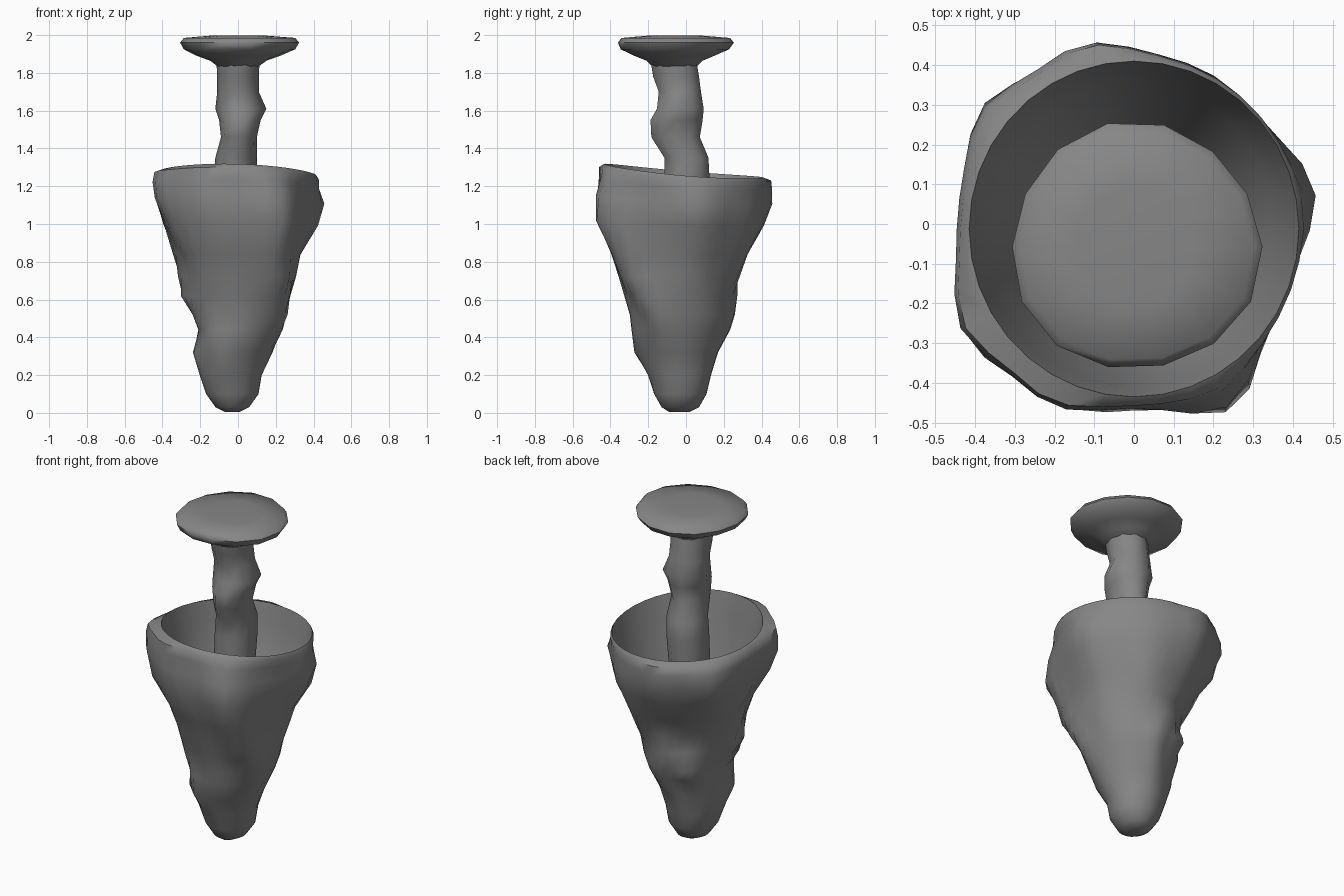
import bpy, bmesh, math

grey = bpy.data.materials.new("dark_grey")
grey.diffuse_color = (0.24, 0.24, 0.24, 1)

# Lofts a closed skin through rings given as (z, xmin, xmax, ymin, ymax)
def loft(name, rings, segs, shape=None, sharp=60):
    bm = bmesh.new()
    loops = []
    for i, (z, x0, x1, y0, y1) in enumerate(rings):
        cx, cy, rx, ry = (x0 + x1) / 2, (y0 + y1) / 2, (x1 - x0) / 2, (y1 - y0) / 2
        loop = []
        for k in range(segs):
            a = 2 * math.pi * k / segs
            s, dz = shape(i, a, z) if shape else (1, 0)
            loop.append(bm.verts.new((cx + rx * s * math.cos(a), cy + ry * s * math.sin(a), z + dz)))
        loops.append(loop)
    for lo, hi in zip(loops, loops[1:]):
        for k in range(segs):
            n = (k + 1) % segs
            bm.faces.new((lo[k], lo[n], hi[n], hi[k]))
    bm.faces.new(loops[0][::-1])
    bm.faces.new(loops[-1])
    bmesh.ops.recalc_face_normals(bm, faces=bm.faces)
    mesh = bpy.data.meshes.new(name)
    bm.to_mesh(mesh)
    bm.free()
    mesh.materials.append(grey)
    ob = bpy.data.objects.new(name, mesh)
    bpy.context.collection.objects.link(ob)
    bpy.ops.object.select_all(action='DESELECT')
    ob.select_set(True)
    bpy.context.view_layer.objects.active = ob
    bpy.ops.object.shade_smooth_by_angle(angle=math.radians(sharp))
    return ob

# Tapering hollow cup: outside from the tip up, over the rim, then down inside
outer = [
    (0.005, -0.07, 0.01, -0.09, 0.02),
    (0.03, -0.12, 0.06, -0.13, 0.07),
    (0.10, -0.17, 0.11, -0.17, 0.11),
    (0.20, -0.21, 0.13, -0.20, 0.14),
    (0.32, -0.24, 0.18, -0.27, 0.17),
    (0.44, -0.22, 0.23, -0.30, 0.22),
    (0.52, -0.25, 0.26, -0.31, 0.24),
    (0.62, -0.29, 0.29, -0.34, 0.25),
    (0.72, -0.30, 0.32, -0.37, 0.28),
    (0.84, -0.33, 0.34, -0.41, 0.34),
    (1.00, -0.41, 0.41, -0.485, 0.42),
    (1.12, -0.455, 0.43, -0.48, 0.45),
    (1.20, -0.465, 0.43, -0.475, 0.45),
    (1.25, -0.44, 0.425, -0.46, 0.43),
]
inner = [
    (1.268, -0.415, 0.415, -0.435, 0.41),
    (1.15, -0.39, 0.39, -0.41, 0.39),
    (1.00, -0.35, 0.35, -0.39, 0.36),
    (0.80, -0.27, 0.28, -0.33, 0.28),
    (0.55, -0.20, 0.20, -0.25, 0.18),
    (0.35, -0.14, 0.11, -0.17, 0.09),
]
# Twisting ridges: (z, angle, height) from the rim downwards
RIDGES = [
    [(1.25, 8, 0.02), (1.1, 12, 0.14), (0.8, 20, 0.03)],
    [(1.25, 140, 0.07), (1.05, 142, 0.14), (0.7, 180, 0.10), (0.55, 205, 0.12), (0.25, 268, 0.08)],
    [(1.25, 210, 0.12), (1.1, 213, 0.14), (0.7, 225, 0.06)],
    [(1.25, 300, 0.04), (1.1, 300, 0.17), (0.72, 312, 0.20), (0.5, 335, 0.14), (0.3, 360, 0.05)],
    [(1.1, 60, 0.01), (0.75, 65, 0.08), (0.6, 100, 0.14), (0.5, 128, 0.26), (0.35, 150, 0.08)],
    [(1.25, 105, 0.08), (1.1, 104, 0.08), (0.8, 120, 0.02)],
    [(1.25, 243, 0.08), (1.1, 245, 0.09), (0.8, 250, 0.03)],
    [(0.42, 190, 0.0), (0.32, 200, 0.08), (0.2, 210, 0.03)],
    [(0.5, 85, 0.12), (0.4, 85, 0.1)],
]

def along(path, z):
    if z >= path[0][0]:
        return path[0][1], path[0][2]
    for (za, aa, ha), (zb, ab, hb) in zip(path, path[1:]):
        if z >= zb:
            t = (za - z) / (za - zb)
            return aa + (ab - aa) * t, ha + (hb - ha) * t
    end = path[-1]
    return end[1], end[2] * max(0, 1 - (end[0] - z) / 0.15)

def folds(i, a, z):
    s = math.sin(a)
    tilt = (-0.036 * s + 0.014 * s * s - 0.012 * math.cos(a)) * max(0, min(1, (z - 0.8) / 0.45))
    if i >= len(outer):
        return 1, tilt
    s = 0.955 if 0.15 < z < 1.22 else 0.99
    for path in RIDGES:
        if z > path[0][0] + 0.08:
            continue
        deg, amp = along(path, z)
        d = (math.degrees(a) - deg + 180) % 360 - 180
        s += amp * math.exp(-(d / 16) ** 2)
    return s, tilt

loft("cup", outer + inner, 36, folds)

# Wavy stem rising out of the cup
stem = [
    (0.33, -0.13, 0.09, -0.16, 0.08),
    (0.70, -0.12, 0.10, -0.15, 0.10),
    (1.00, -0.13, 0.09, -0.13, 0.11),
    (1.25, -0.13, 0.10, -0.12, 0.13),
    (1.35, -0.12, 0.10, -0.12, 0.125),
    (1.46, -0.09, 0.10, -0.19, 0.08),
    (1.55, -0.10, 0.12, -0.195, 0.095),
    (1.61, -0.12, 0.15, -0.16, 0.10),
    (1.70, -0.11, 0.11, -0.15, 0.085),
    (1.78, -0.11, 0.11, -0.18, 0.075),
    (1.87, -0.115, 0.115, -0.195, 0.06),
]
loft("stem", stem, 10)

# Flared flat cap on the stem
cap = [
    (1.835, -0.11, 0.11, -0.185, 0.06),
    (1.865, -0.15, 0.15, -0.215, 0.09),
    (1.89, -0.22, 0.22, -0.28, 0.15),
    (1.925, -0.29, 0.30, -0.355, 0.23),
    (1.96, -0.31, 0.32, -0.37, 0.255),
    (1.985, -0.29, 0.30, -0.35, 0.235),
    (1.997, -0.15, 0.15, -0.21, 0.09),
]
loft("cap", cap, 14, lambda i, a, z: (1 + 0.02 * math.cos(3 * a + 1), 0))
